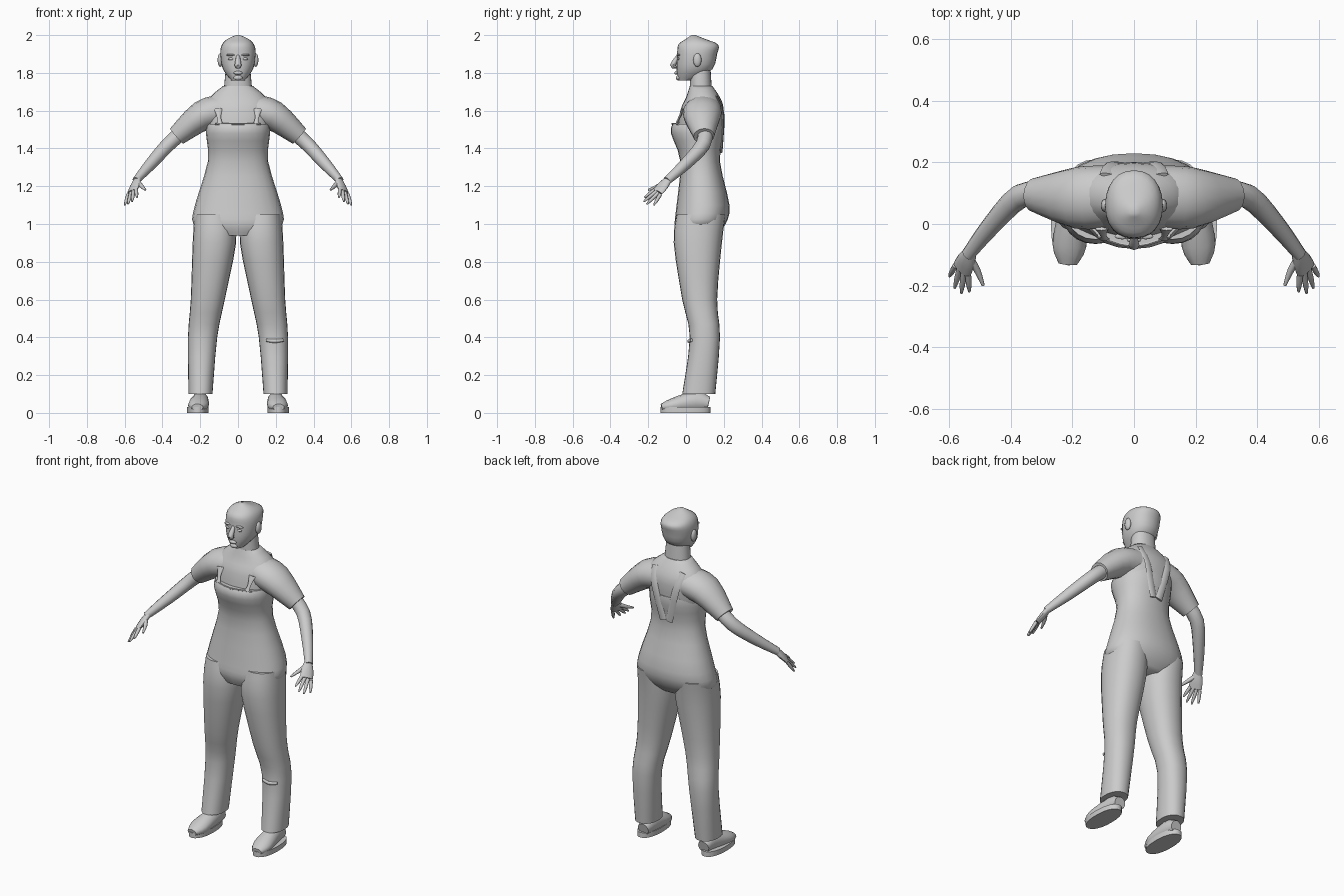
import bpy, bmesh, math
from mathutils import Vector, Matrix

if "Cube" in bpy.data.objects:
    bpy.data.objects.remove(bpy.data.objects["Cube"])

GREY = (0.6, 0.6, 0.6, 1)
grey = bpy.data.materials.new("plain_grey")
grey.use_nodes = True
grey.diffuse_color = GREY
grey.node_tree.nodes["Principled BSDF"].inputs["Base Color"].default_value = GREY

ACROSS_X, ACROSS_Y, UPRIGHT = Vector((1, 0, 0)), Vector((0, 1, 0)), Vector((0, 0, 1))
SHARP_ANGLE = math.radians(50)


def finish(name, bm, paired):
    """Make a smooth shaded object, mirrored to the other side if paired."""
    bmesh.ops.recalc_face_normals(bm, faces=bm.faces[:])
    for face in bm.faces:
        face.smooth = True
    for edge in bm.edges:
        edge.smooth = edge.calc_face_angle(0) < SHARP_ANGLE
    mesh = bpy.data.meshes.new(name)
    bm.to_mesh(mesh)
    bm.free()
    mesh.materials.append(grey)
    obj = bpy.data.objects.new(name, mesh)
    bpy.context.collection.objects.link(obj)
    if paired:
        mirror = obj.modifiers.new("other_side", "MIRROR")
        mirror.use_mirror_merge = False


def smooth_rows(rows, steps=3):
    """Fill in rows of numbers along a smooth curve through them."""
    padded = [rows[0]] + rows + [rows[-1]]
    result = []
    for neighbours in zip(padded, rows, rows[1:], padded[3:]):
        for step in range(steps):
            t = step / steps
            ease = t * t * (3 - 2 * t)
            result.append([
                start + (end - start) * ease + (end - before) / 2 * t * (1 - t) ** 2
                - (after - start) / 2 * t * t * (1 - t)
                for before, start, end, after in zip(*neighbours)])
    return result + [rows[-1]]


def loft(name, rings, paired, sides, power):
    """Skin rings given as (centre, first radius vector, second radius vector)."""
    bm = bmesh.new()
    loops = []
    for centre, first, second in rings:
        loop = []
        for i in range(sides):
            angle = math.tau * i / sides
            a, b = (math.copysign(abs(value) ** power, value)
                    for value in (math.cos(angle), math.sin(angle)))
            loop.append(bm.verts.new(centre + first * a + second * b))
        loops.append(loop)
    for lower, upper in zip(loops, loops[1:]):
        for i in range(sides):
            bm.faces.new((lower[i - 1], lower[i], upper[i], upper[i - 1]))
    bm.faces.new(loops[0])
    bm.faces.new(loops[-1])
    finish(name, bm, paired)


def stack(name, rows, paired=False, sides=24, power=0.9):
    """Upright loft through rows of (height, left and right edge, front, back)."""
    rings = []
    for z, inner, outer, front, back in smooth_rows(rows):
        rings.append((Vector(((inner + outer) / 2, (front + back) / 2, z)),
                      ACROSS_X * ((outer - inner) / 2), ACROSS_Y * ((back - front) / 2)))
    loft(name, rings, paired, sides, power)


def centred(name, rows):
    """Upright loft through rows of (height, half width, front, back)."""
    stack(name, [(z, -half, half, front, back) for z, half, front, back in rows])


def tube(name, rows, wide_axis, paired=True, sides=12):
    """Loft along a path of (x, y, z, radius along wide_axis, other radius)."""
    rows = smooth_rows(rows)
    points = [Vector(row[:3]) for row in rows]
    rings = []
    for i, row in enumerate(rows):
        ahead, behind = points[min(i + 1, len(points) - 1)], points[max(i - 1, 0)]
        along = (ahead - behind).normalized()
        wide = (wide_axis - along * wide_axis.dot(along)).normalized()
        rings.append((points[i], wide * row[3], along.cross(wide) * row[4]))
    loft(name, rings, paired, sides, power=1)


def blob(name, position, radii, paired=False):
    bm = bmesh.new()
    placing = Matrix.Translation(position) @ Matrix.Diagonal((*radii, 1))
    bmesh.ops.create_uvsphere(bm, u_segments=12, v_segments=8, radius=1, matrix=placing)
    finish(name, bm, paired)


# Overalls, shirt and neck
centred("overalls_body", [
    (.94, .14, -.04, .16), (1, .236, -.06, .21), (1.1, .228, -.05, .23),
    (1.33, .16, -.03, .18), (1.48, .17, -.08, .2), (1.53, .165, -.07, .2)])
centred("shirt", [
    (1.46, .16, -.05, .19), (1.6, .18, -.03, .2), (1.67, .15, 0, .18), (1.73, .08, .02, .14)])
centred("neck", [(1.66, .08, .02, .14), (1.82, .065, .02, .13)])

# Head with a slanted flat crown
centred("head", [
    (1.76, .035, -.04, .05), (1.82, .08, -.05, .14), (1.9, .094, -.047, .165),
    (1.95, .085, -.04, .17), (1.98, .055, 0, .1), (2, .01, .03, .05)])

# Face
tube("nose", [(0, -.04, 1.89, .01, .01), (0, -.07, 1.84, .018, .015),
              (0, -.05, 1.83, .012, .006)], ACROSS_X, paired=False, sides=8)
blob("lips", (0, -.05, 1.8), (.024, .012, .01))
blob("chin", (0, -.04, 1.774), (.024, .014, .014))
blob("eyes", (.037, -.04, 1.874), (.016, .008, .007), paired=True)
blob("brows", (.038, -.04, 1.895), (.025, .01, .006), paired=True)
blob("ears", (.094, .06, 1.868), (.014, .022, .036), paired=True)

# Trouser legs, shoes and soles
stack("trouser_legs", [
    (1.05, .02, .23, -.05, .21), (.9, .01, .24, -.065, .19), (.6, .07, .25, -.02, .165),
    (.4, .11, .265, .02, .18), (.1, .135, .262, -.02, .155)], paired=True)
tube("shoes", [
    (.2, .12, .05, .035, .035), (.2, .05, .06, .045, .055),
    (.21, -.07, .04, .055, .038), (.215, -.13, .03, .03, .018)], ACROSS_X)
stack("shoe_soles", [(z, .155, .27, -.135, .13) for z in (0, .03)], paired=True)

# Sleeves and arms
tube("sleeves", [(.09, .09, 1.6, .1, .085), (.19, .085, 1.573, .1, .08),
                 (.325, .095, 1.465, .055, .053)], ACROSS_Y, sides=16)
tube("arms", [(.28, .1, 1.5, .04, .04), (.37, .09, 1.42, .04, .038),
              (.46, 0, 1.32, .032, .032), (.54, -.1, 1.23, .023, .02)], ACROSS_Y)

# Hands: flat palm, four fingers spread along an arc, and a thumb
across = Vector((.7, .5, -.4)).normalized()
wrist, knuckles = Vector((.53, -.09, 1.24)), Vector((.56, -.15, 1.17))
little_tip, index_tip = Vector((.6, -.17, 1.1)), Vector((.535, -.22, 1.14))
tube("palms", [(*wrist, .021, .016), (*wrist.lerp(knuckles, .5), .034, .017),
               (*knuckles, .037, .012)], across)
for i, finger in enumerate(("little", "ring", "middle", "index")):
    spread = i / 3
    root = knuckles + across * (.028 - .056 * spread)
    tip = little_tip.lerp(index_tip, spread)
    tip += Vector((.005, -.025, -.01)) * math.sin(math.pi * spread)
    tube(finger + "_fingers", [(*root, .01, .01), (*root.lerp(tip, .6), .009, .009),
                               (*tip, .004, .004)], across, sides=8)
tube("thumbs", [(.54, -.1, 1.23, .014, .012), (.51, -.15, 1.2, .011, .011),
                (.49, -.2, 1.18, .005, .005)], UPRIGHT, sides=8)

# Bib edge, buckles, back straps and the fold on the left shin
tube("bib_edge", [(x, y, 1.53, .006, .005) for x, y in
                  ((-.12, -.04), (0, -.073), (.12, -.04))], UPRIGHT, paired=False, sides=6)
tube("buckles", [(.095, -.05, 1.53, .016, .006), (.1, -.037, 1.56, .01, .006),
                 (.105, -.015, 1.61, .022, .006)], ACROSS_X, sides=8)
tube("back_straps", [(.09, .16, 1.68, .022, .006), (.07, .197, 1.58, .022, .006),
                     (.02, .187, 1.38, .022, .006)], ACROSS_X, sides=8)
tube("shin_fold", [(.15, .025, .385, .008, .008), (.195, .015, .38, .01, .008),
                   (.24, .03, .385, .008, .008)], UPRIGHT, paired=False, sides=8)
